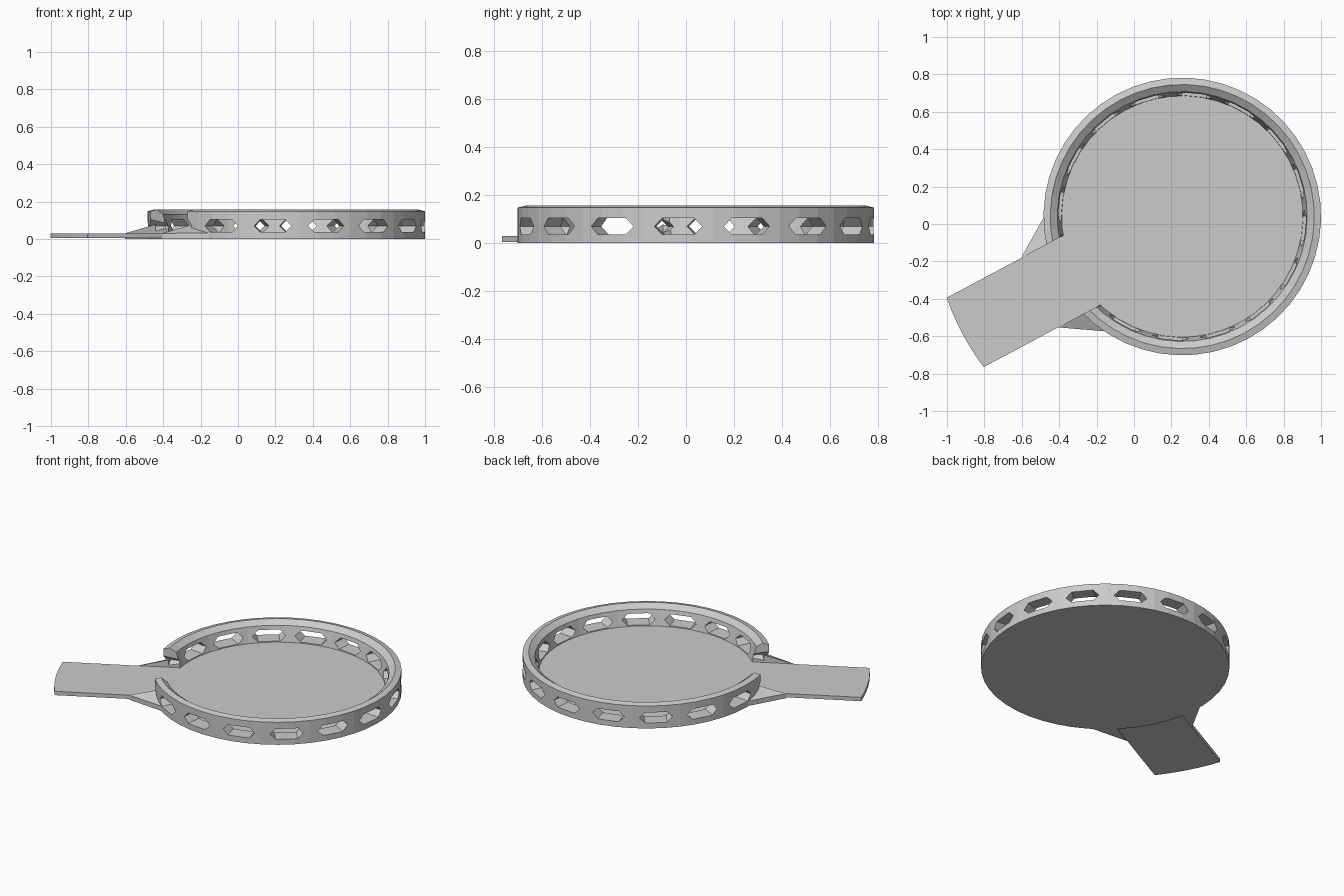
import bpy, bmesh
from math import sin, cos, radians, pi, sqrt
from mathutils import Matrix, Vector

if "Cube" in bpy.data.objects:
    bpy.data.objects.remove(bpy.data.objects["Cube"])

CENTER = (0.258, 0.04, 0)
AXIS = radians(208.1)          # direction the handle points
PLACE = Matrix.Translation(CENTER) @ Matrix.Rotation(AXIS, 4, 'Z')
SEG = 48
FLOOR = 0.03
HALF_W = 0.21                  # half width of the handle


def finish(bm, name):
    bmesh.ops.recalc_face_normals(bm, faces=bm.faces)
    mesh = bpy.data.meshes.new(name)
    bm.to_mesh(mesh)
    bm.free()
    obj = bpy.data.objects.new(name, mesh)
    bpy.context.collection.objects.link(obj)
    obj.matrix_world = PLACE
    return obj


def prism(bm, bottom, top):
    """Solid between two matching point loops."""
    a = [bm.verts.new(p) for p in bottom]
    b = [bm.verts.new(p) for p in top]
    n = len(a)
    bm.faces.new(a[::-1])
    bm.faces.new(b)
    for i in range(n):
        j = (i + 1) % n
        bm.faces.new((a[i], a[j], b[j], b[i]))


def slab(bm, outline, z0, z1):
    prism(bm, [(x, y, z0) for x, y in outline], [(x, y, z1) for x, y in outline])


def cut(obj, cutter):
    cutter.hide_render = True
    bpy.context.view_layer.update()
    mod = obj.modifiers.new("cut", 'BOOLEAN')
    mod.operation = 'DIFFERENCE'
    mod.solver = 'EXACT'
    mod.object = cutter
    bpy.context.view_layer.objects.active = obj
    bpy.ops.object.modifier_apply(modifier=mod.name)
    bpy.data.objects.remove(cutter)


# Round floor plate
bm = bmesh.new()
slab(bm, [(0.645 * cos(2 * pi * i / SEG), 0.645 * sin(2 * pi * i / SEG))
          for i in range(SEG)], 0, FLOOR)
finish(bm, "floor_plate")

# Ring wall turned from a profile with a bevelled rim
profile = [(0.742, 0), (0.742, 0.148), (0.706, 0.157),
           (0.668, 0.13), (0.645, FLOOR), (0.645, 0)]
bm = bmesh.new()
rings = [[bm.verts.new((r * cos(2 * pi * i / SEG), r * sin(2 * pi * i / SEG), z))
          for r, z in profile] for i in range(SEG)]
for i in range(SEG):
    a, b = rings[i], rings[(i + 1) % SEG]
    for k in range(len(profile)):
        m = (k + 1) % len(profile)
        bm.faces.new((a[k], b[k], b[m], a[m]))
wall = finish(bm, "ring_wall")

# Six-sided windows around the wall
hexagon = [(-0.1, 0.07), (-0.066, 0.036), (0.066, 0.036),
           (0.1, 0.07), (0.066, 0.105), (-0.066, 0.105)]
bm = bmesh.new()
for i in range(16):
    turn = Matrix.Rotation(radians(11.25 + 22.5 * i), 3, 'Z')
    prism(bm, [turn @ Vector((0.58, y, z)) for y, z in hexagon],
          [turn @ Vector((0.85, y, z)) for y, z in hexagon])
cut(wall, finish(bm, "window_cutter"))

# Opening in the wall where the handle meets the tray
bm = bmesh.new()
slab(bm, [(0.4, -HALF_W), (1.0, -HALF_W), (1.0, HALF_W), (0.4, HALF_W)], FLOOR, 0.4)
cut(wall, finish(bm, "opening_cutter"))

# Flat handle with a rounded end concentric with the tray
R_END = 1.332
end = [(sqrt(R_END ** 2 - y * y), y) for y in (HALF_W * k / 3 for k in range(-3, 4))]
bm = bmesh.new()
slab(bm, [(0.7, HALF_W), (0.7, -HALF_W)] + end, 0.005, FLOOR)
finish(bm, "handle")

# Sloped gussets between handle and wall
for side, name in ((1, "gusset_left"), (-1, "gusset_right")):
    base = [(0.865, 0.21), (0.645, 0.352), (0.62, 0.33), (0.68, 0.21)]
    heights = (FLOOR, 0.032, 0.035, 0.078)
    bm = bmesh.new()
    prism(bm, [(x, y * side, 0) for x, y in base],
          [(x, y * side, z) for (x, y), z in zip(base, heights)])
    bmesh.ops.triangulate(bm, faces=[f for f in bm.faces if len(f.verts) > 3])
    finish(bm, name)
